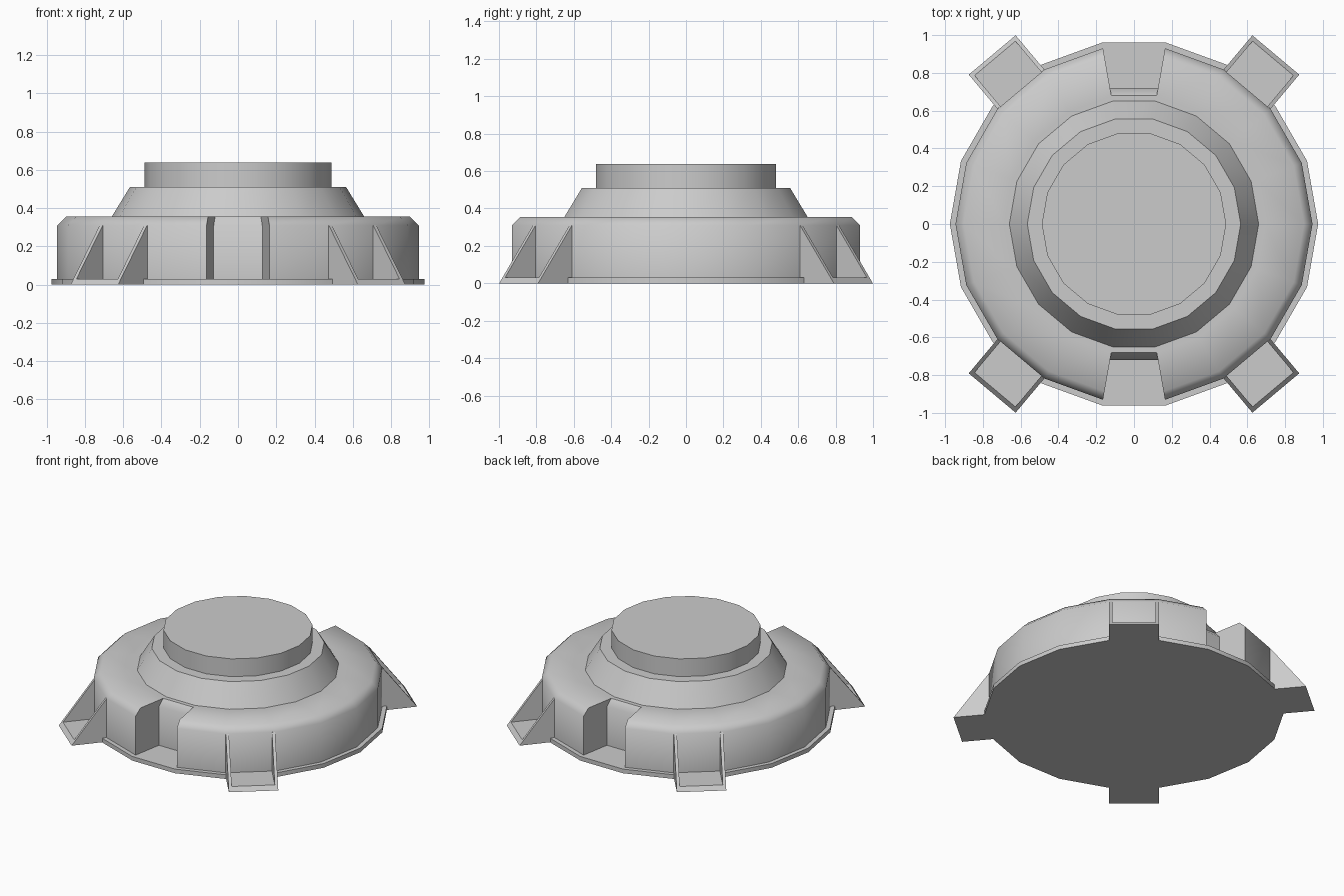
import bpy, bmesh, math

if "Cube" in bpy.data.objects:
    bpy.data.objects.remove(bpy.data.objects["Cube"])

SIDES = 18
STEP = math.tau / SIDES
NOTCHES = (4, 13)          # facets facing back and front
LEGS = (50, 130, 230, 310)  # leg directions in degrees


def finish(name, bm):
    bmesh.ops.remove_doubles(bm, verts=bm.verts, dist=0.0005)
    bmesh.ops.recalc_face_normals(bm, faces=bm.faces)
    mesh = bpy.data.meshes.new(name)
    bm.to_mesh(mesh)
    bm.free()
    obj = bpy.data.objects.new(name, mesh)
    bpy.context.collection.objects.link(obj)
    return obj


def polar(r, z, k):
    return (r * math.cos(k * STEP), r * math.sin(k * STEP), z)


def face(bm, points):
    return bm.faces.new([bm.verts.new(p) for p in points])


# Stepped round body: one profile for plain facets, one for notched facets
flange = [(0.975, 0), (0.975, 0.03), (0.945, 0.03)]
rim = [(0.945, 0.31), (0.90, 0.355)]
recess = [(0.73, 0.03), (0.73, 0.31)]
crown = [(0.69, 0.355), (0.66, 0.355), (0.565, 0.51), (0.488, 0.51), (0.488, 0.638)]

bm = bmesh.new()
for k in range(SIDES):
    profile = flange + (recess if k in NOTCHES else rim) + crown
    for (r0, z0), (r1, z1) in zip(profile, profile[1:]):
        face(bm, [polar(r0, z0, k), polar(r0, z0, k + 1),
                  polar(r1, z1, k + 1), polar(r1, z1, k)])
# Notch side walls
for n in NOTCHES:
    for k in (n, n + 1):
        outline = [flange[-1]] + rim + [crown[0]] + recess[::-1]
        face(bm, [polar(r, z, k) for r, z in outline])
# Bottom and top caps
for r, z in (flange[0], crown[-1]):
    face(bm, [polar(r, z, k) for k in range(SIDES)])
body = finish("round_body", bm)

bpy.context.view_layer.objects.active = body
body.select_set(True)
bpy.ops.object.shade_smooth_by_angle(angle=math.radians(48))


def slab(bm, profile, t0, t1):
    """Extrude a radial (r, z) profile sideways from t0 to t1."""
    a = [(r, t0, z) for r, z in profile]
    b = [(r, t1, z) for r, z in profile]
    face(bm, a)
    face(bm, b[::-1])
    for i in range(len(a)):
        j = (i + 1) % len(a)
        face(bm, [a[i], b[i], b[j], a[j]])


# Four sloped trough legs: two side walls and a floor
cheek = [(0.925, 0), (1.168, 0), (0.932, 0.31), (0.925, 0.31)]
floor = [(0.925, 0), (1.168, 0), (1.145, 0.03), (0.925, 0.03)]
for i, deg in enumerate(LEGS):
    bm = bmesh.new()
    slab(bm, cheek, -0.162, -0.141)
    slab(bm, floor, -0.141, 0.141)
    slab(bm, cheek, 0.141, 0.162)
    leg = finish(f"trough_leg_{i + 1}", bm)
    leg.rotation_euler.z = math.radians(deg)
